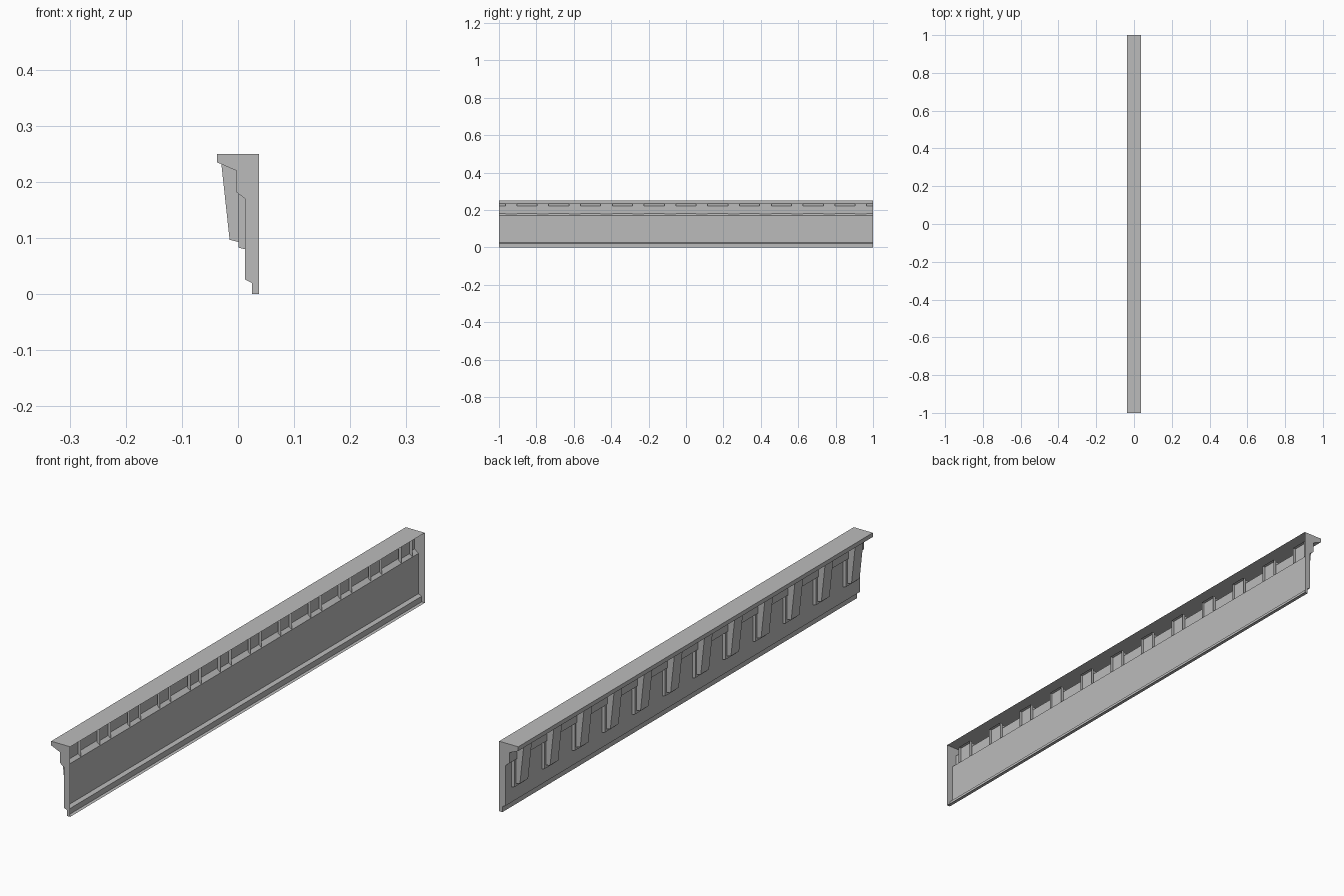
import bpy
import bmesh

cube = bpy.data.objects.get("Cube")
if cube:
    bpy.data.objects.remove(cube, do_unlink=True)

# One flat stone grey
stone = bpy.data.materials.new("stone_grey")
stone.use_nodes = True
GREY = (0.5, 0.5, 0.5, 1.0)
stone.diffuse_color = GREY
stone.node_tree.nodes["Principled BSDF"].inputs["Base Color"].default_value = GREY


def open_back_shell(name, profile, width, centre=0.0):
    """Extrude an (x, z) profile along y, capped at both ends and open at the back."""
    bm = bmesh.new()
    near = [bm.verts.new((x, centre - width / 2, z)) for x, z in profile]
    far = [bm.verts.new((x, centre + width / 2, z)) for x, z in profile]
    bm.faces.new(near)
    bm.faces.new(far[::-1])
    for i in range(len(profile) - 1):
        bm.faces.new((near[i], far[i], far[i + 1], near[i + 1]))
    mesh = bpy.data.meshes.new(name)
    bm.to_mesh(mesh)
    bm.free()
    mesh.materials.append(stone)
    obj = bpy.data.objects.new(name, mesh)
    bpy.context.collection.objects.link(obj)
    return obj


# Cornice moulding: top, overhang, sloped soffit, frieze panel, bottom lip
TOP, BACK = 0.25, 0.0375
cornice = [
    (BACK, TOP), (-0.0375, TOP), (-0.0375, 0.235), (-0.003, 0.22),
    (-0.003, 0.182), (0.0125, 0.17), (0.0125, 0.026), (0.025, 0.02),
    (0.025, 0), (BACK, 0),
]
open_back_shell("cornice", cornice, 2.0)

# Brackets: a wide backing plate with a narrower tapered block in front
backing = [(0.0122, 0.235), (0.001, 0.235), (0.001, 0.083), (0.0122, 0.08)]
block = [(0.001, 0.235), (-0.03, 0.235), (-0.015, 0.097), (0.001, 0.093)]
COUNT, SPACING = 12, 0.17
for i in range(COUNT):
    y = (i - (COUNT - 1) / 2) * SPACING
    open_back_shell(f"bracket_backing_{i + 1}", backing, 0.062, y)
    open_back_shell(f"bracket_block_{i + 1}", block, 0.046, y)
